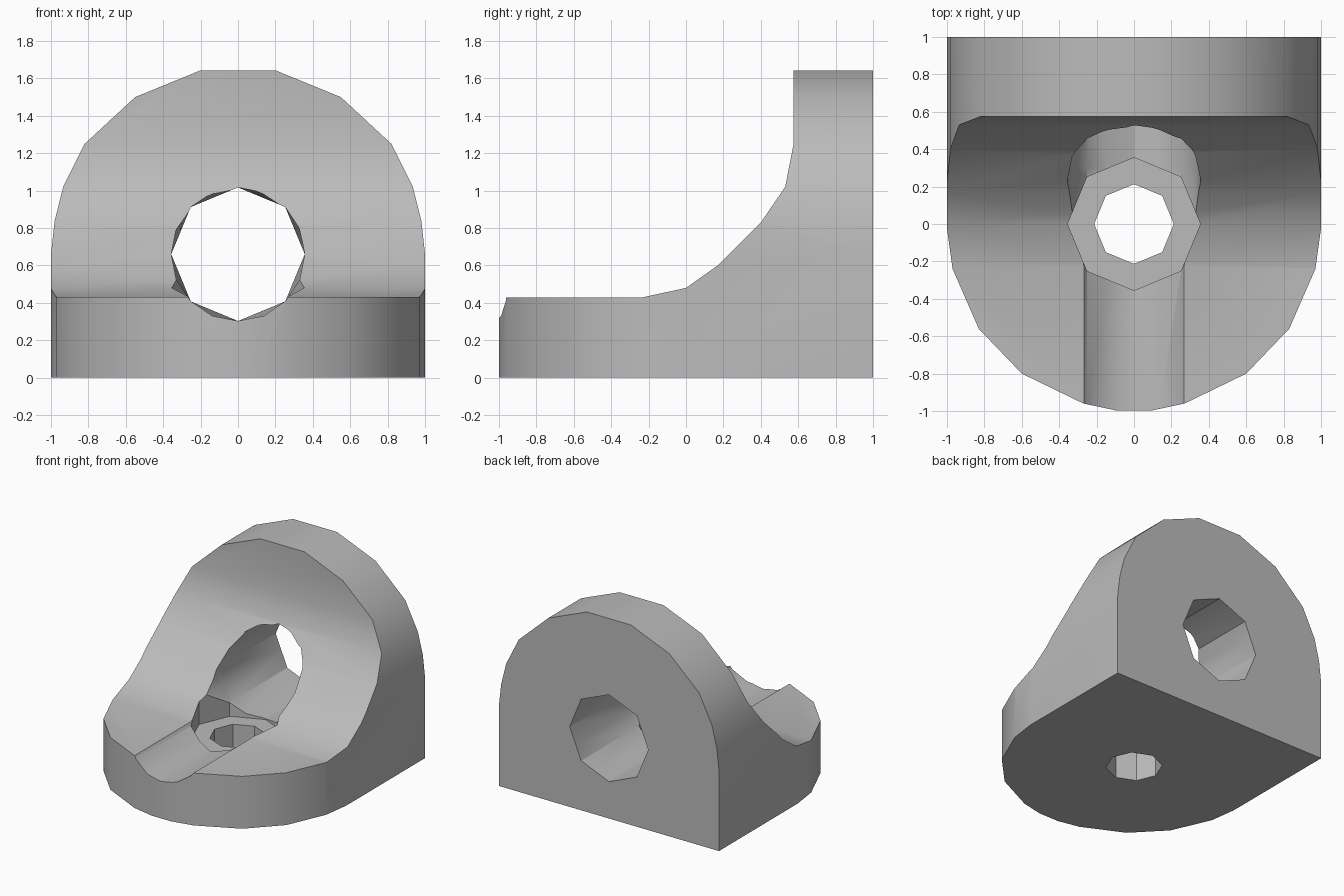
import bpy
import bmesh
from math import cos, sin, radians, pi

if "Cube" in bpy.data.objects:
    bpy.data.objects.remove(bpy.data.objects["Cube"], do_unlink=True)

metal = bpy.data.materials.new("plain grey")
metal.use_nodes = True
GREY = (0.5, 0.5, 0.5, 1)
metal.diffuse_color = GREY
metal.node_tree.nodes["Principled BSDF"].inputs["Base Color"].default_value = GREY

# Maps outline coordinates (u, v) and depth d to space for each extrusion axis
AXES = {
    "x": lambda u, v, d: (d, u, v),
    "y": lambda u, v, d: (u, d, v),
    "z": lambda u, v, d: (u, v, d),
}


def loft(name, axis, sections):
    """Closed solid through (depth, outline) sections along an axis."""
    bm = bmesh.new()
    rings = [[bm.verts.new(AXES[axis](u, v, d)) for u, v in pts] for d, pts in sections]
    bm.faces.new(rings[0])
    bm.faces.new(rings[-1])
    for a, b in zip(rings, rings[1:]):
        for i in range(len(a)):
            j = (i + 1) % len(a)
            bm.faces.new((a[i], a[j], b[j], b[i]))
    bmesh.ops.recalc_face_normals(bm, faces=bm.faces[:])
    mesh = bpy.data.meshes.new(name)
    bm.to_mesh(mesh)
    bm.free()
    mesh.materials.append(metal)
    obj = bpy.data.objects.new(name, mesh)
    bpy.context.collection.objects.link(obj)
    return obj


def prism(name, axis, outline, low, high):
    return loft(name, axis, [(low, outline), (high, outline)])


def mirrored(half):
    return half + [(-u, v) for u, v in reversed(half)]


def ring(radius, sides, centre=0.0):
    return [(radius * cos(2 * pi * i / sides), centre + radius * sin(2 * pi * i / sides))
            for i in range(sides)]


def combine(target, tool, operation):
    mod = target.modifiers.new("cut", "BOOLEAN")
    mod.operation, mod.solver, mod.object = operation, "EXACT", tool
    bpy.context.view_layer.objects.active = target
    bpy.ops.object.modifier_apply(modifier=mod.name)
    bpy.data.objects.remove(tool, do_unlink=True)


# Body: foot, curved fillet and upright flange in side profile
side = [(-1.1, 0), (-1.1, 0.43), (-0.23, 0.43), (0, 0.48), (0.17, 0.6), (0.4, 0.83),
        (0.53, 1.02), (0.575, 1.25), (0.575, 1.8), (1, 1.8), (1, 0)]
bracket = prism("angle_bracket", "x", side, -1.2, 1.2)

# Arched flange outline and rounded foot outline
arch = mirrored([(1, -0.1), (1, 0.66), (0.98, 0.84), (0.935, 1.02), (0.82, 1.25),
                 (0.55, 1.5), (0.2, 1.643)])
combine(bracket, prism("arch_trim", "y", arch, -1.3, 1.3), "INTERSECT")
foot = mirrored([(1.05, 1.1), (1.01, 0.05), (0.97, -0.24), (0.83, -0.56), (0.6, -0.8),
                 (0.27, -0.96), (0.09, -0.998)])
combine(bracket, prism("foot_trim", "z", foot, -0.2, 2), "INTERSECT")

# Long bore: round in front, fading to an octagon at the back
BORE, HEIGHT = 0.357, 0.66
round_end = ring(BORE, 16, HEIGHT)
corners = ring(BORE, 8, HEIGHT)
octagon_end = []
for i, (u, v) in enumerate(corners):
    p, q = corners[(i + 1) % 8]
    octagon_end += [(u, v), ((u + p) / 2, (v + q) / 2)]
combine(bracket, loft("bore", "y", [(-1.3, round_end), (0.3, round_end),
                                    (1, octagon_end), (1.2, octagon_end)]), "DIFFERENCE")

# Counterbore and bolt hole through the foot
combine(bracket, prism("counterbore", "z", ring(0.355, 8), 0.295, 0.66), "DIFFERENCE")
combine(bracket, prism("bolt_hole", "z", ring(0.213, 8), -0.2, 0.6), "DIFFERENCE")

# Smooth curved walls, crisp corners
bpy.ops.object.select_all(action="DESELECT")
bracket.select_set(True)
bpy.context.view_layer.objects.active = bracket
bpy.ops.object.shade_smooth_by_angle(angle=radians(32))
